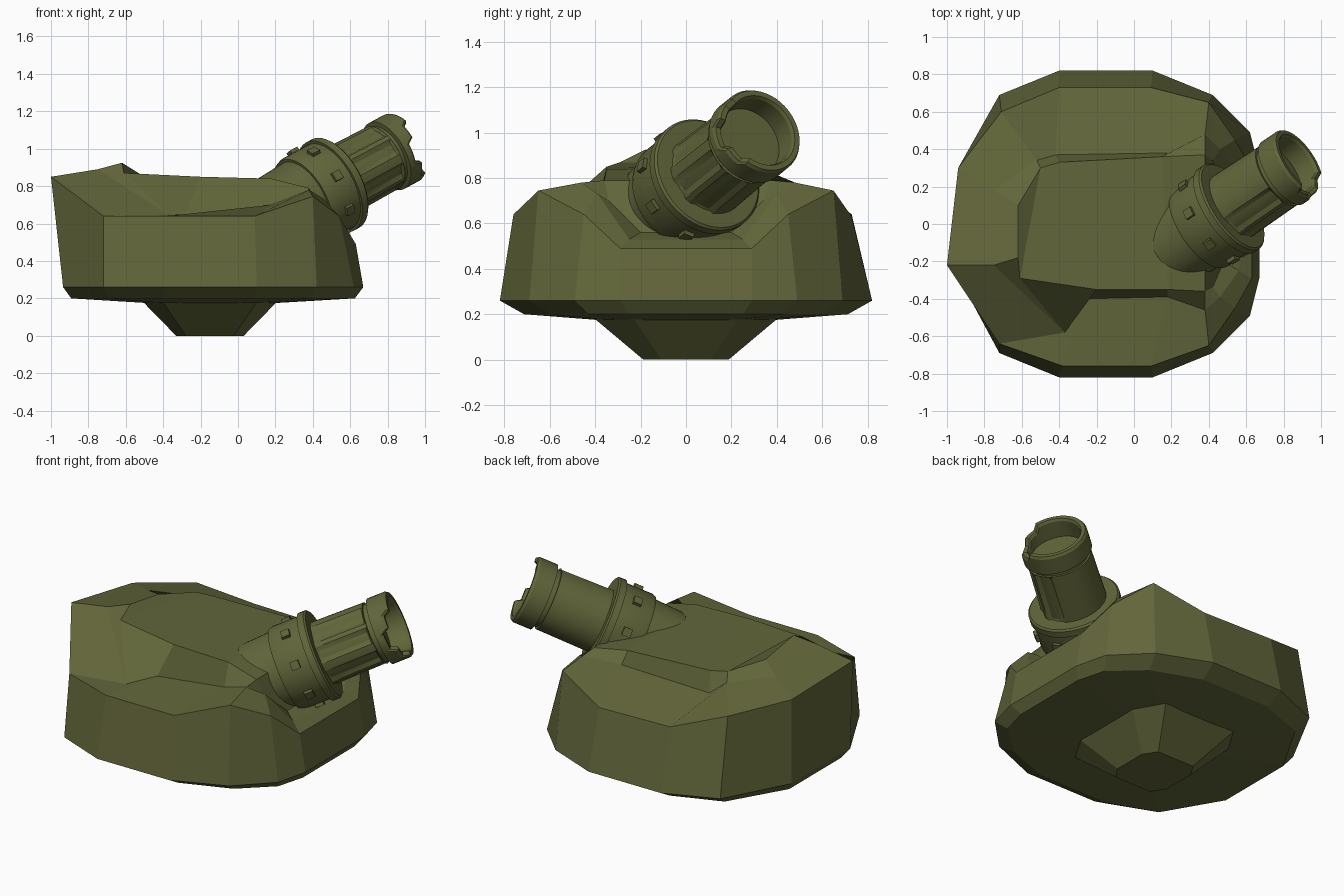
import bpy, bmesh, math
from mathutils import Vector, Matrix

if "Cube" in bpy.data.objects:
    bpy.data.objects.remove(bpy.data.objects["Cube"])

olive = bpy.data.materials.new("olive_green")
olive.diffuse_color = (0.122, 0.133, 0.042, 1)
olive.use_nodes = True
olive.node_tree.nodes["Principled BSDF"].inputs["Base Color"].default_value = olive.diffuse_color


def finish(bm, name, smooth=None):
    bmesh.ops.recalc_face_normals(bm, faces=bm.faces)
    me = bpy.data.meshes.new(name)
    bm.to_mesh(me)
    bm.free()
    me.materials.append(olive)
    ob = bpy.data.objects.new(name, me)
    bpy.context.collection.objects.link(ob)
    if smooth:
        bpy.context.view_layer.objects.active = ob
        ob.select_set(True)
        bpy.ops.object.shade_smooth_by_angle(angle=math.radians(smooth))
        ob.select_set(False)
    return ob


def bridge(bm, a, b):
    n = len(a)
    for i in range(n):
        j = (i + 1) % n
        bm.faces.new((a[i], a[j], b[j], b[i]))


def mirrored(half):
    return half + [(x, -y) for x, y in reversed(half)]


# turret body: outline rings from the underside up to the rim, then over the roof
outline = mirrored([(.67, .29), (.62, .49), (.42, .69), (.10, .82), (-.40, .82), (-.72, .69), (-.935, .29)])


def scaled(sx, sy, z):
    return [(-.15 + (x + .15) * sx, y * sy, z) for x, y in outline]


rim = [(.63, .29, .49), (.54, .45, .64), (.40, .65, .745), (.09, .73, .63), (-.40, .73, .64),
       (-.71, .60, .74), (-.94, .30, .79), (-1, -.22, .85), (-.72, -.64, .64), (-.38, -.76, .64),
       (.09, -.76, .64), (.40, -.65, .745), (.54, -.45, .64), (.63, -.29, .49)]
trough = [(.56, .25, .53), (.46, .40, .73), (.38, .48, .78), (.18, .38, .74), (-.42, .37, .72),
          (-.52, .34, .80), (-.75, .18, .84), (-.75, -.22, .89), (-.37, -.58, .645), (-.28, -.40, .65),
          (.18, -.39, .70), (.38, -.46, .78), (.46, -.39, .73), (.56, -.25, .53)]
spine = [(.48, .20, .56), (.42, .34, .70), (.38, .37, .79), (.15, .36, .83), (-.40, .33, .84),
         (-.50, .30, .85), (-.62, .10, .88), (-.62, -.18, .925), (-.61, -.29, .87), (-.20, -.35, .85),
         (.18, -.35, .84), (.38, -.36, .79), (.42, -.34, .70), (.48, -.20, .56)]

bm = bmesh.new()
rings = [[bm.verts.new(p) for p in ring] for ring in (
    scaled(.43, .48, .175), scaled(.945, .87, .2), scaled(1, 1, .26), rim, trough, spine)]
for a, b in zip(rings, rings[1:]):
    bridge(bm, a, b)
bm.faces.new(rings[0])
top = rings[-1]
for i in range(6):
    bm.faces.new((top[i], top[i + 1], top[12 - i], top[13 - i]))
finish(bm, "turret_body")

# tapered eight-sided foot under the body
foot = mirrored([(.355, .23), (.25, .40), (-.25, .40), (-.355, .23)])
bm = bmesh.new()
low, high = [[bm.verts.new((-.15 + x * k, y * m, z)) for x, y in foot]
             for k, m, z in ((.51, .47, 0), (1, 1, .178))]
bridge(bm, low, high)
bm.faces.new(low)
finish(bm, "foot")

# gun axis frame: x to the gun's right side, y up, z towards the muzzle
d = Vector((.76, .51, .41)).normalized()
s = Vector((d.y, -d.x, 0)).normalized()
u = s.cross(d)
frame = Matrix((s, u, d)).transposed().to_4x4()
frame.translation = Vector((.885, .335, 1.01))


def lathe(name, profile, shape, n=48):
    bm = bmesh.new()
    loops = []
    for k, (t, r) in enumerate(profile):
        loop = []
        for i in range(n):
            ang = math.tau * i / n
            deg = abs((math.degrees(ang) + 180) % 360 - 180)
            t2, r2 = shape(k, t, r, deg)
            loop.append(bm.verts.new(frame @ Vector((r2 * math.cos(ang), r2 * math.sin(ang), t2))))
        loops.append(loop)
    for a, b in zip(loops, loops[1:]):
        bridge(bm, a, b)
    bm.faces.new(loops[0])
    bm.faces.new(loops[-1])
    return finish(bm, name, 25)


def plain(k, t, r, deg):
    return t, r


# mount behind the barrel with its flanged collar
lathe("barrel_collar", [(-.93, .20), (-.90, .22), (-.71, .23), (-.71, .245), (-.69, .252), (-.52, .252),
                        (-.52, .268), (-.48, .268), (-.47, .258), (-.47, .18)], plain)


# barrel with wide shallow flutes on one side
def fluted(k, t, r, deg):
    if k in (1, 2) and (8 < deg < 34 or 48 < deg < 80):
        r -= .016
    return t, r


lathe("barrel", [(-.49, .192), (-.46, .192), (-.16, .187), (-.15, .187), (-.15, .175), (-.12, .175)], fluted)


# muzzle brake, its lip cut back in steps on the fluted side, with a deep bore
def notched(k, t, r, deg):
    if 2 <= k <= 5:
        t -= .075 if deg < 22 else .035 if deg < 48 else 0
    return t, r


lathe("muzzle_brake", [(-.125, .165), (-.12, .20), (-.015, .20), (0, .192), (0, .168), (-.015, .16),
                       (-.12, .158), (-.40, .15)], notched)

# small square lugs around the collar
bm = bmesh.new()
for i in range(8):
    m = frame @ Matrix.Rotation(math.tau * (i + .5) / 8, 4, 'Z') @ Matrix.Translation((.252, 0, -.60))
    bmesh.ops.create_cube(bm, size=1, matrix=m @ Matrix.Diagonal((.036, .05, .05, 1)))
finish(bm, "collar_lugs")
